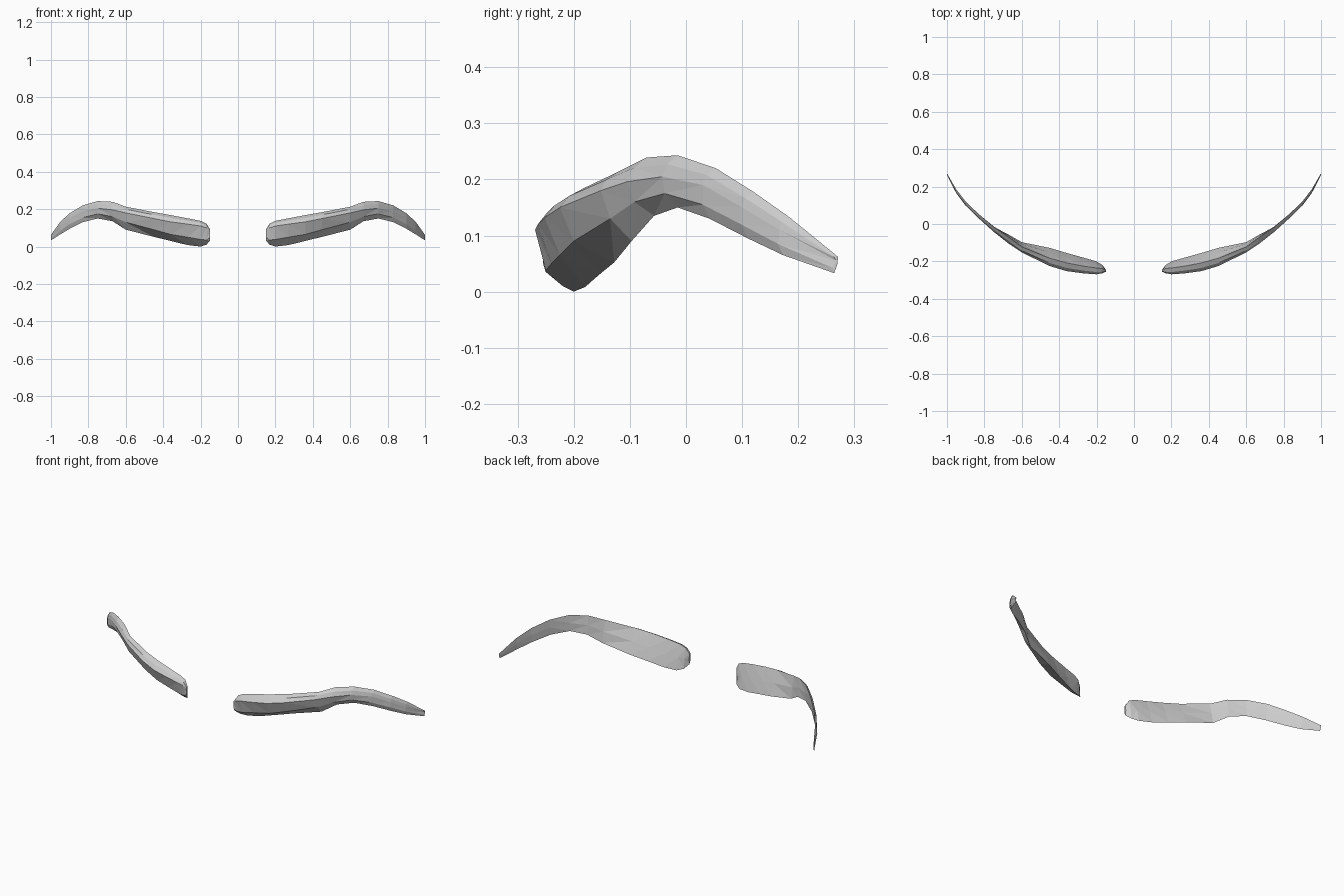
import bpy, bmesh

# Brow cross-sections: x, then (y, z) of top edge, front ridge, lower front, bottom edge
SECTIONS = [
    (.150, (-.245, .092), (-.255, .080), (-.255, .050), (-.245, .032)),
    (.168, (-.238, .122), (-.263, .100), (-.250, .035), (-.220, .010)),
    (.200, (-.235, .137), (-.269, .110), (-.250, .038), (-.200, .000)),
    (.270, (-.225, .151), (-.264, .120), (-.240, .050), (-.180, .008)),
    (.360, (-.208, .168), (-.252, .132), (-.225, .065), (-.155, .030)),
    (.450, (-.183, .184), (-.225, .150), (-.200, .090), (-.128, .052)),
    (.600, (-.122, .213), (-.152, .180), (-.135, .130), (-.097, .090)),
    (.670, (-.070, .239), (-.105, .196), (-.092, .160), (-.057, .135)),
    (.750, (-.015, .243), (-.042, .205), (-.038, .175), (-.015, .150)),
    (.830, (.053, .220), (.030, .190), (.030, .155), (.042, .130)),
    (.900, (.120, .178), (.100, .150), (.098, .120), (.110, .095)),
    (.950, (.185, .132), (.167, .110), (.164, .085), (.173, .065)),
    (1.00, (.271, .062), (.268, .055), (.262, .042), (.264, .033)),
]


def ring(bm, x, top, front, low, bottom):
    # bevelled top ridge and a middle row on the back are derived
    ridge = ((top[0] + front[0]) / 2 - .005, (top[1] + front[1]) / 2 + .003)
    back = ((top[0] + bottom[0]) / 2 + .002, (top[1] + bottom[1]) / 2)
    return [bm.verts.new((x, y, z)) for y, z in (top, ridge, front, low, bottom, back)]


# Loft the sections into one closed brow
bm = bmesh.new()
rings = [ring(bm, *s) for s in SECTIONS]
for a, b in zip(rings, rings[1:]):
    for i in range(6):
        j = (i + 1) % 6
        bm.faces.new((a[i], a[j], b[j], b[i]))
bm.faces.new(rings[0])
bm.faces.new(rings[-1])
bmesh.ops.triangulate(bm, faces=bm.faces[:])
bmesh.ops.recalc_face_normals(bm, faces=bm.faces[:])
mesh = bpy.data.meshes.new("eyebrows")
bm.to_mesh(mesh)
bm.free()

# Mirror to make the pair
brows = bpy.data.objects.new("eyebrows", mesh)
bpy.context.collection.objects.link(brows)
mirror = brows.modifiers.new("mirror", 'MIRROR')
mirror.use_axis[0] = True
mirror.use_mirror_merge = False
